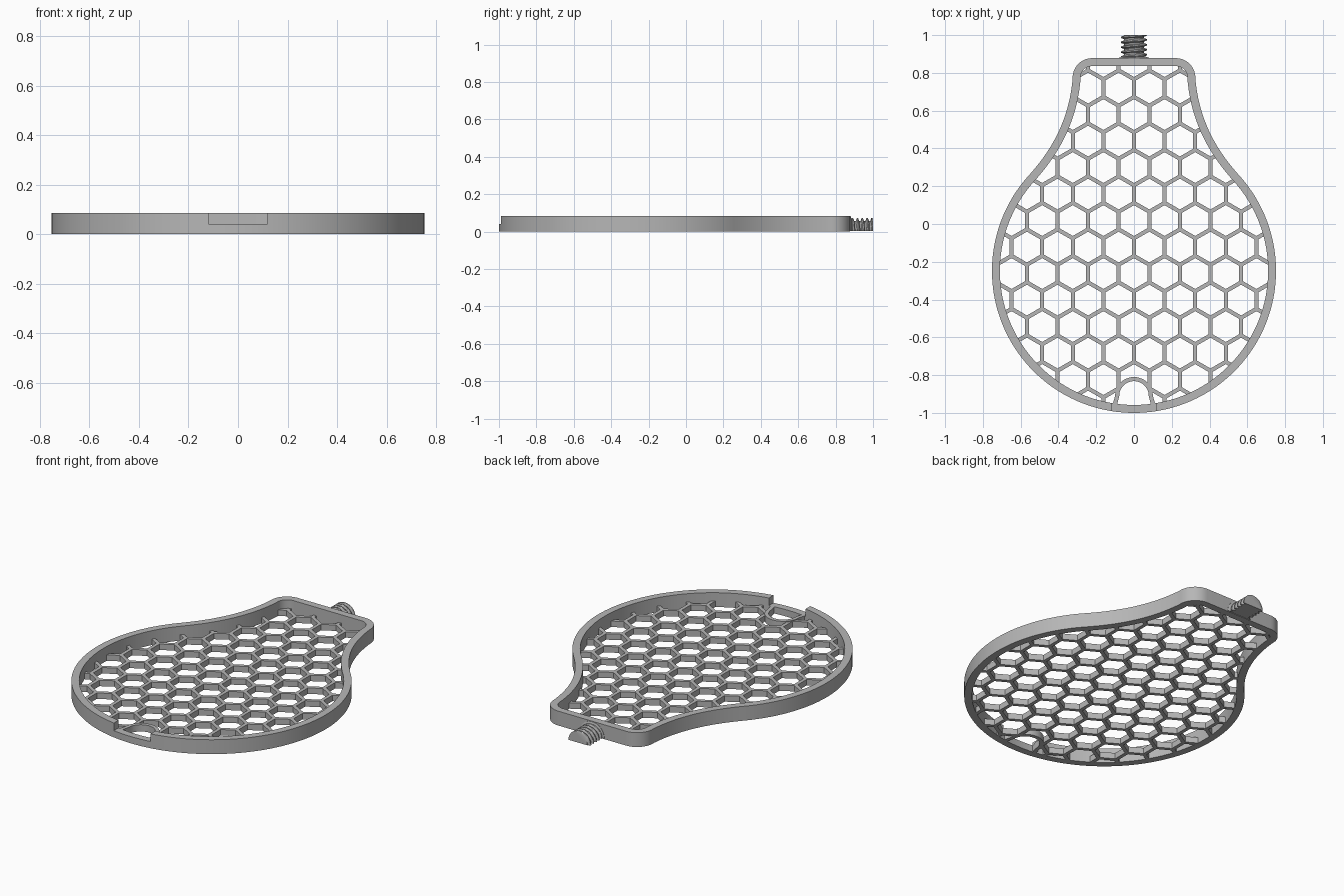
import bpy, bmesh
from math import sin, cos, pi, radians, sqrt
from mathutils import Vector
from mathutils.geometry import interpolate_bezier

cube = bpy.data.objects.get("Cube")
if cube:
    bpy.data.objects.remove(cube, do_unlink=True)

grey = bpy.data.materials.new("plain_grey")
grey.use_nodes = True
grey.diffuse_color = (0.47, 0.47, 0.47, 1)
grey.node_tree.nodes["Principled BSDF"].inputs["Base Color"].default_value = grey.diffuse_color

RIM_H, GRID_H, FLOOR_H = 0.085, 0.035, 0.04
WALL = 0.042


def finish(name, bm):
    bmesh.ops.recalc_face_normals(bm, faces=bm.faces)
    mesh = bpy.data.meshes.new(name)
    bm.to_mesh(mesh)
    bm.free()
    mesh.materials.append(grey)
    obj = bpy.data.objects.new(name, mesh)
    bpy.context.collection.objects.link(obj)
    return obj


def skin(bm, loops, closed):
    """Join loops of equal length with quads; cap the ends unless closed."""
    rows = [[bm.verts.new(p) for p in loop] for loop in loops]
    n = len(rows[0])
    for i in range(len(rows) if closed else len(rows) - 1):
        a, b = rows[i], rows[(i + 1) % len(rows)]
        for j in range(n):
            k = (j + 1) % n
            bm.faces.new((a[j], a[k], b[k], b[j]))
    if not closed:
        bm.faces.new(rows[0])
        bm.faces.new(rows[-1])


def prism(bm, pts, z0, z1):
    skin(bm, [[(x, y, z) for x, y in pts] for z in (z0, z1)], False)


def activate(obj):
    bpy.ops.object.select_all(action='DESELECT')
    obj.select_set(True)
    bpy.context.view_layer.objects.active = obj


def cut(obj, cutter):
    cutter.hide_render = True
    mod = obj.modifiers.new("cut", 'BOOLEAN')
    mod.operation, mod.solver, mod.object = 'DIFFERENCE', 'EXACT', cutter
    activate(obj)
    bpy.ops.object.modifier_apply(modifier=mod.name)
    bpy.data.objects.remove(cutter, do_unlink=True)


def smooth(obj):
    activate(obj)
    bpy.ops.object.shade_smooth_by_angle(angle=radians(30))


def arc(cx, cy, r, a0, a1, n):
    return [(cx + r * cos(radians(a0 + (a1 - a0) * i / n)),
             cy + r * sin(radians(a0 + (a1 - a0) * i / n))) for i in range(n + 1)]


def inset(pts, d):
    out = []
    for i, p in enumerate(pts):
        t = (Vector(pts[(i + 1) % len(pts)]) - Vector(pts[i - 1])).normalized()
        out.append((p[0] - t.y * d, p[1] + t.x * d))
    return out


# Bulb outline: round body, concave neck, rounded shoulder, then mirrored
neck = interpolate_bezier(Vector((0.559, 0.255, 0)), Vector((0.425, 0.403, 0)),
                          Vector((0.345, 0.56, 0)), Vector((0.325, 0.765, 0)), 24)
half = arc(0, -0.248, 0.752, -90, 41, 60)
half += [(p.x, p.y) for p in neck]
half += arc(0.222, 0.775, 0.103, 4, 90, 12)
outline = half + [(-x, y) for x, y in reversed(half[1:])]
inner = inset(outline, WALL)

# Rim with a front notch
bm = bmesh.new()
skin(bm, [[(x, y, z) for x, y in loop] for loop, z in
          ((outline, 0), (outline, RIM_H), (inner, RIM_H), (inner, 0))], True)
rim = finish("rim", bm)
bm = bmesh.new()
prism(bm, [(-0.12, -1.1), (0.12, -1.1), (0.12, -0.9), (-0.12, -0.9)], FLOOR_H, 0.2)
cut(rim, finish("notch_cutter", bm))
smooth(rim)

# Honeycomb floor
bm = bmesh.new()
prism(bm, inset(outline, WALL / 2), 0, GRID_H)
grid = finish("honeycomb_floor", bm)
PITCH, STRUT = 0.162, 0.021
bm = bmesh.new()
for row in range(-7, 8):
    y = -0.122 + row * PITCH * sqrt(3) / 2
    for col in range(-6, 6):
        x = (col + (0.5 if row % 2 == 0 else 0)) * PITCH
        prism(bm, arc(x, y, (PITCH - STRUT) / sqrt(3), 30, 330, 5), -0.1, 0.1)
cut(grid, finish("cell_cutter", bm))

# Arch behind the notch, with its opening cleared
arch_in = [(0.092, -0.965)] + arc(0, -0.91, 0.078, 0, 180, 24) + [(-0.092, -0.965)]
arch_out = [(0.116, -0.965)] + arc(0, -0.91, 0.1, 0, 180, 24) + [(-0.116, -0.965)]
bm = bmesh.new()
prism(bm, arch_in, -0.1, 0.1)
cut(grid, finish("arch_cutter", bm))
bm = bmesh.new()
skin(bm, [[(*o, 0), (*o, FLOOR_H), (*i, FLOOR_H), (*i, 0)]
          for o, i in zip(arch_out, arch_in)], False)
smooth(finish("notch_arch", bm))

# Half-round threaded stud, flat underneath
THREAD, STEPS, SEGS = 0.026, 60, 24
loops = []
for s in range(STEPS + 1):
    y = 0.86 + 0.14 * s / STEPS
    loop = []
    for k in range(SEGS + 1):
        a = pi * k / SEGS
        phase = (y / THREAD + a / (2 * pi)) % 1
        r = 0.053 + 0.017 * min(1, max(0, 1.7 - abs(phase - 0.5) * 5))
        loop.append((r * cos(a), y, r * sin(a) + 0.003))
    loops.append(loop)
bm = bmesh.new()
skin(bm, loops, False)
smooth(finish("threaded_stud", bm))

# Small collar where the stud meets the rim
bm = bmesh.new()
skin(bm, [[(x, y, z) for x, z in arc(0, 0.003, r, 0, 180, 24)]
          for y, r in ((0.865, 0.08), (0.88, 0.08), (0.888, 0.055))], False)
smooth(finish("stud_collar", bm))
